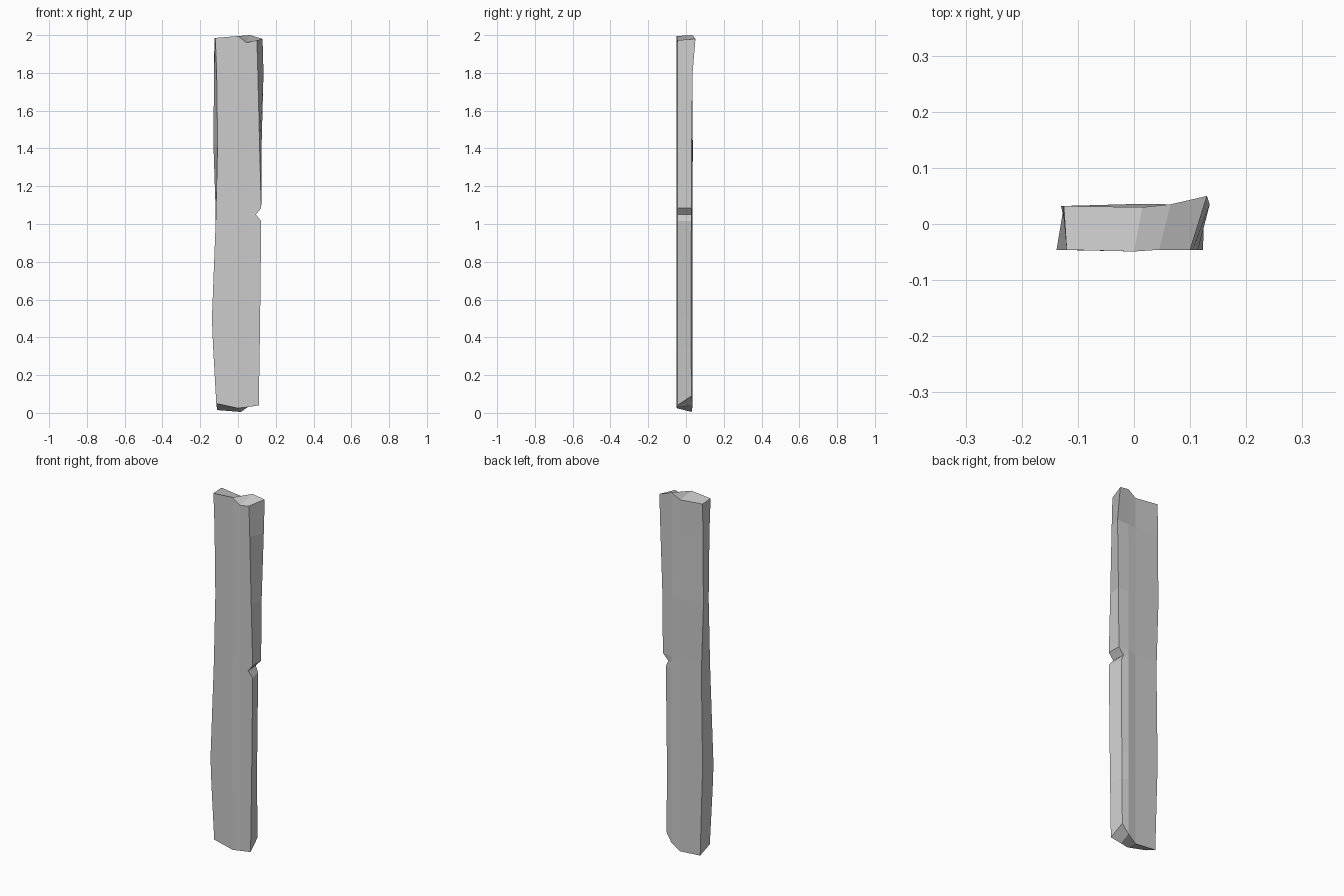
import bpy
import bmesh

default_cube = bpy.data.objects.get("Cube")
if default_cube:
    bpy.data.objects.remove(default_cube, do_unlink=True)

# One plain grey for the whole plank
grey = bpy.data.materials.new("weathered_grey")
grey.use_nodes = True
colour = (0.6, 0.6, 0.6, 1)
grey.diffuse_color = colour
grey.node_tree.nodes["Principled BSDF"].inputs["Base Color"].default_value = colour

FRONT, BACK = -0.046, 0.032

# Height: x of front right, front left, back left, back right corners, back left y
sections = [
    (0.04, -0.115, 0.11, 0.10, -0.11, 0.03),
    (0.35, -0.132, 0.115, 0.1, -0.12, 0.026),
    (0.5, -0.138, 0.117, 0.1, -0.125, 0.026),
    (1.015, -0.118, 0.123, 0.105, -0.118, 0.028),
    (1.05, -0.117, 0.095, 0.09, -0.118, 0.028),
    (1.085, -0.116, 0.123, 0.122, -0.119, 0.03),
    (1.42, -0.108, 0.114, 0.125, -0.13, 0.03),
    (1.8, -0.113, 0.105, 0.135, -0.127, 0.035),
    (1.98, -0.12, 0.10, 0.13, -0.125, 0.05),
]
# Chipped end heights, in the same order as a ring
bottom_end = (0.05, 0.025, 0.03, 0.04, 0.09, 0.04, 0.005, 0.015)
top_end = (1.985, 1.995, 1.96, 1.973, 1.98, 2.0, 1.97, 1.985)


def ring(z, front_right, front_left, back_left, back_right, back_y):
    """Eight points around the plank, starting at its front right corner."""
    bulge = 0.006 if 1.2 < z < 1.6 else 0
    return [
        (front_right, FRONT, z), (0, FRONT - 0.003, z),
        (0.045, FRONT, z), (front_left, FRONT, z),
        (back_left, back_y, z), (0.065, BACK + 0.003, z),
        (0.015, BACK - 0.002 + bulge, z), (back_right, BACK, z),
    ]


def with_heights(points, heights):
    return [(x, y, z) for (x, y, _), z in zip(points, heights)]


# Plank: join the rings, then close both ends with strips
rings = [ring(*section) for section in sections]
rings[0] = with_heights(rings[0], bottom_end)
rings[-1] = with_heights(rings[-1], top_end)

bm = bmesh.new()
loops = [[bm.verts.new(p) for p in points] for points in rings]
count = len(loops[0])
for low, high in zip(loops, loops[1:]):
    for i in range(count):
        j = (i + 1) % count
        bm.faces.new((low[i], low[j], high[j], high[i]))
for loop in (loops[0], loops[-1]):
    for i in range(count // 2 - 1):
        bm.faces.new((loop[i], loop[i + 1], loop[-2 - i], loop[-1 - i]))
bmesh.ops.recalc_face_normals(bm, faces=bm.faces)

mesh = bpy.data.meshes.new("plank")
bm.to_mesh(mesh)
bm.free()
mesh.materials.append(grey)
plank = bpy.data.objects.new("plank", mesh)
bpy.context.collection.objects.link(plank)
